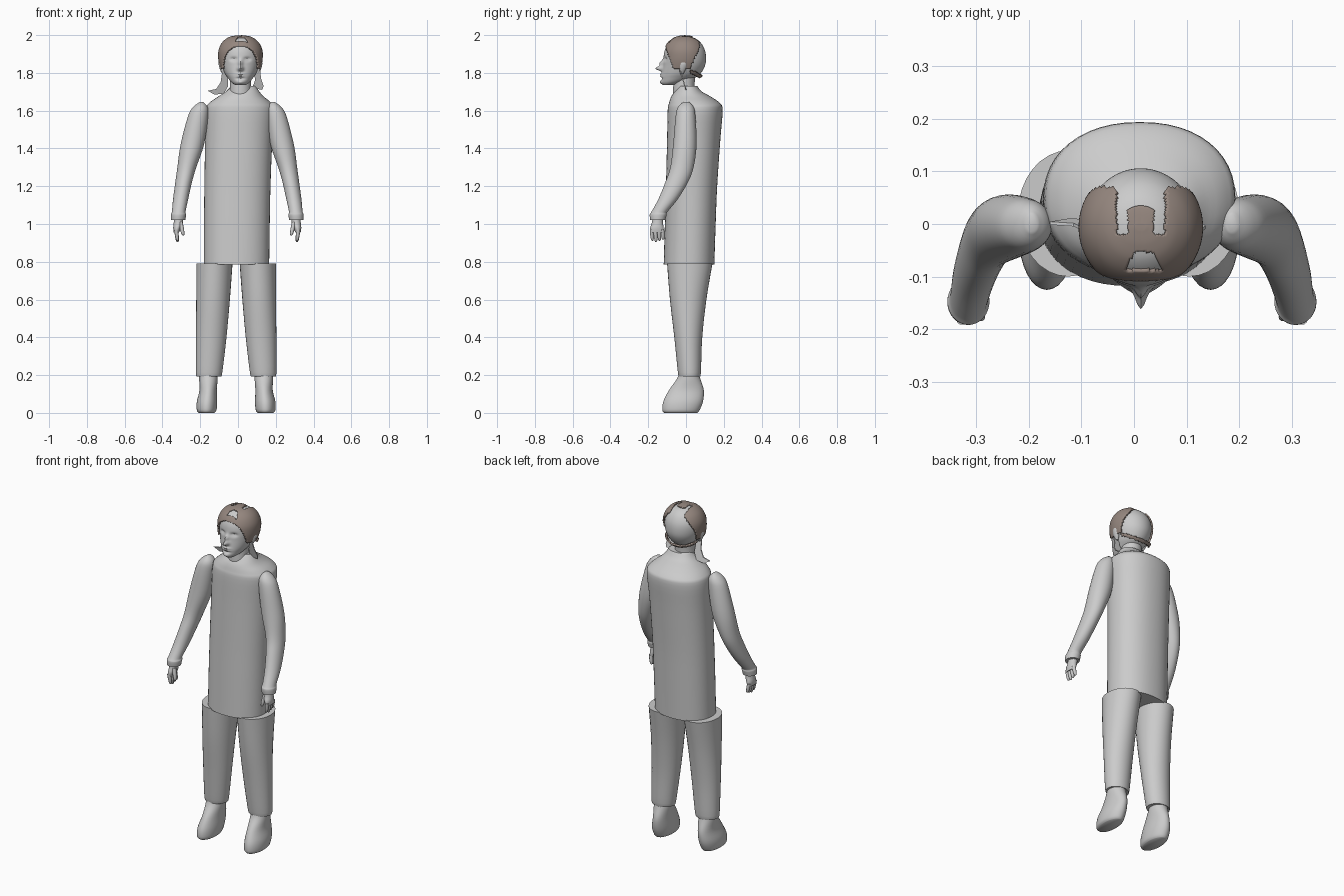
import bpy, bmesh, math
from mathutils import Vector

cube = bpy.data.objects.get("Cube")
if cube:
    bpy.data.objects.remove(cube, do_unlink=True)


def material(name, rgb):
    m = bpy.data.materials.new(name)
    m.use_nodes = True
    m.diffuse_color = (*rgb, 1)
    m.node_tree.nodes["Principled BSDF"].inputs["Base Color"].default_value = (*rgb, 1)
    return m


GREY = material("pale_grey", (0.6, 0.6, 0.6))
BROWN = material("hair_brown", (0.3, 0.24, 0.21))


def finish(name, bm, mat, angle=50):
    bmesh.ops.recalc_face_normals(bm, faces=bm.faces)
    mesh = bpy.data.meshes.new(name)
    bm.to_mesh(mesh)
    bm.free()
    mesh.materials.append(mat)
    ob = bpy.data.objects.new(name, mesh)
    bpy.context.collection.objects.link(ob)
    bpy.ops.object.select_all(action="DESELECT")
    ob.select_set(True)
    bpy.context.view_layer.objects.active = ob
    bpy.ops.object.shade_smooth_by_angle(angle=math.radians(angle))
    return ob


def smooth_rings(rings, steps):
    """Catmull-Rom interpolation between the given sections."""
    pts = [Vector(r) for r in rings]
    out = []
    for i in range(len(pts) - 1):
        a, b = pts[i], pts[i + 1]
        ta = (b - pts[max(i - 1, 0)]) / 2
        tb = (pts[min(i + 2, len(pts) - 1)] - a) / 2
        for k in range(steps):
            t = k / steps
            h = t * t * (3 - 2 * t)
            out.append(a * (1 - h) + b * h + ta * (t * (1 - t) ** 2) - tb * (t * t * (1 - t)))
    return out + [pts[-1]]


def loft(rings, steps=4, segs=32, power=2.0, side=1, shift=0.0):
    """Sections are z, centre x, half width, front y, back y."""
    bm = bmesh.new()
    rows = []
    for z, cx, rx, y0, y1 in smooth_rings(rings, steps):
        row = []
        for i in range(segs):
            a = math.tau * i / segs
            c, s = math.cos(a), math.sin(a)
            px = math.copysign(abs(c) ** (2 / power), c) * rx
            py = math.copysign(abs(s) ** (2 / power), s) * (y1 - y0) / 2
            row.append(bm.verts.new((side * cx + shift + px, (y0 + y1) / 2 + py, z)))
        rows.append(row)
    for lo, hi in zip(rows, rows[1:]):
        for i in range(segs):
            j = (i + 1) % segs
            bm.faces.new((lo[i], lo[j], hi[j], hi[i]))
    bm.faces.new(rows[0])
    bm.faces.new(rows[-1])
    return bm


# Long tunic with a small raised collar
finish("tunic", loft([
    (.785, -.008, .173, -.118, .150), (1.0, -.006, .174, -.112, .157),
    (1.2, -.003, .175, -.106, .165), (1.45, .004, .178, -.100, .182),
    (1.6, .011, .182, -.097, .194), (1.64, .012, .165, -.090, .180),
    (1.675, .016, .120, -.078, .130), (1.70, .024, .090, -.060, .085),
    (1.73, .030, .066, -.035, .060)], power=2.2, segs=48), GREY)

finish("neck", loft([
    (1.62, .013, .065, -.070, .060), (1.72, .013, .056, -.068, .045),
    (1.82, .013, .056, -.060, .055)]), GREY)

# Arms, hands, legs and feet, the same on each side
SLEEVE = [(1.645, .190, .010, -.015, .018), (1.62, .195, .038, -.042, .040),
          (1.57, .207, .054, -.055, .050), (1.42, .238, .062, -.068, .056),
          (1.30, .267, .050, -.083, .040), (1.22, .284, .044, -.110, .010),
          (1.13, .300, .040, -.147, -.045), (1.065, .310, .036, -.183, -.098),
          (1.05, .311, .040, -.192, -.102), (1.02, .313, .038, -.190, -.110)]
PALM = [(1.06, .309, .024, -.175, -.120), (1.01, .312, .024, -.180, -.122),
        (.98, .318, .021, -.190, -.118), (.955, .322, .014, -.190, -.118)]
TROUSER = [(.79, .115, .096, -.100, .140), (.6, .122, .089, -.085, .108),
           (.4, .132, .081, -.062, .086), (.215, .143, .070, -.043, .079),
           (.195, .144, .064, -.038, .074)]
FOOT = [(.215, .148, .048, -.035, .065), (.18, .147, .049, -.048, .076),
        (.12, .148, .046, -.090, .094), (.06, .154, .054, -.120, .090),
        (.015, .156, .052, -.125, .072), (0, .156, .042, -.115, .060)]


def finger(name, side, start, end, radius):
    """Short tapering digit between two points."""
    rings = []
    for t, r in ((0, 1), (.5, 1), (.9, .75), (1, .3)):
        p = Vector(start).lerp(Vector(end), t)
        rings.append((p.z, p.x, radius * r, p.y - radius * r, p.y + radius * r))
    finish(name, loft(rings, 2, 10, side=side, shift=-.004), GREY)


for side, label in ((1, "left"), (-1, "right")):
    finish(label + "_sleeve", loft(SLEEVE, side=side, shift=-.004), GREY)
    finish(label + "_palm", loft(PALM, segs=20, side=side, shift=-.004), GREY)
    for n in range(4):
        y = -.182 + .019 * n
        finger(f"{label}_finger_{n + 1}", side, (.324, y, .97),
               (.316, y + .004, .905 + .006 * abs(n - 1)), .010)
    finger(label + "_thumb", side, (.300, -.168, 1.01), (.286, -.178, .94), .011)
    finish(label + "_trouser_leg", loft(TROUSER, side=side, shift=-.01), GREY)
    finish(label + "_foot", loft(FOOT, side=side, shift=-.01), GREY)

# Head: lofted skull, with the face pushed in and out by soft bumps
HEAD = [(1.735, .013, .026, -.122, -.060), (1.75, .013, .048, -.130, -.010),
        (1.775, .013, .068, -.132, .050), (1.80, .013, .084, -.128, .080),
        (1.84, .013, .099, -.122, .101), (1.88, .013, .106, -.119, .106),
        (1.92, .013, .104, -.112, .100), (1.955, .013, .088, -.094, .082),
        (1.978, .013, .063, -.069, .057), (1.989, .013, .036, -.040, .030),
        (1.993, .013, .008, -.012, .000)]
# Offset x, z, push in y, spread x, spread z
BUMPS = [(0, 1.823, -.036, .013, .012), (0, 1.850, -.020, .011, .018),
         (.036, 1.872, .012, .017, .010), (-.036, 1.872, .012, .017, .010),
         (.034, 1.869, -.005, .009, .005), (-.034, 1.869, -.005, .009, .005),
         (0, 1.793, -.008, .020, .005), (0, 1.782, -.007, .016, .004),
         (0, 1.770, .007, .022, .006), (0, 1.750, -.008, .020, .010)]


def head_mesh(bumps):
    bm = loft(HEAD, 8, 96)
    for v in bm.verts:
        if v.co.y < -.04:
            base = v.co.copy()
            for bx, bz, push, sx, sz in bumps:
                v.co.y += push * math.exp(-((base.x - .013 - bx) / sx) ** 2
                                          - ((base.z - bz) / sz) ** 2)
    return bm


finish("head", head_mesh(BUMPS), GREY)

for side, label in ((1, "left"), (-1, "right")):
    finish(label + "_ear", loft([
        (1.795, .088, .008, -.030, -.014), (1.82, .097, .012, -.036, .000),
        (1.85, .104, .012, -.034, .008), (1.865, .104, .006, -.025, .000)],
        segs=16, side=side, shift=.013), GREY)


# Hair: a thin shell over the skull, trimmed to uneven patches
def is_hair(p):
    x, y, z = p.x - .013, p.y, p.z
    if y > .02 and abs(z - 1.815 + .5 * (y - .02)) < .008:
        return True                       # nape band
    front = -.068 - .35 * (z - 1.84)
    if z < 1.825 or (y < front and z < 1.955):
        return False                      # face and jaw
    if y > .065 - .45 * max(0, 1.93 - z):
        return False                      # bare back of the head
    if z > 1.94 and abs(x) < .045:
        if -.085 < y < -.052 and abs(x - .006) < .018 - .5 * (y + .052):
            return False                  # bare spot at the hairline
        if y > -.02 and abs(abs(x) - .034) < .010:
            return False                  # partings
        if y > .035 - 14 * x * x:
            return False                  # rounded crown lock
    return True


bm = head_mesh([])
bm.normal_update()
bmesh.ops.recalc_face_normals(bm, faces=bm.faces)
normals = {v: v.normal.copy() for v in bm.verts}
bmesh.ops.delete(bm, geom=[f for f in bm.faces if not is_hair(f.calc_center_median())],
                 context="FACES")
for v in bm.verts:
    n = normals[v]
    v.co += n * (.006 + .006 * abs(n.x))
hair = finish("hair", bm, BROWN)
shell = hair.modifiers.new("thickness", "SOLIDIFY")
shell.thickness = .01
shell.offset = -1


# Loose hair tails hanging beside the neck as thin sheets
def tail(name, outline, y):
    bm = bmesh.new()
    face = bm.faces.new([bm.verts.new((x, y + .3 * (1.8 - z), z)) for x, z in outline])
    new = bmesh.ops.extrude_face_region(bm, geom=[face])["geom"]
    bmesh.ops.translate(bm, vec=(0, .006, 0),
                        verts=[g for g in new if isinstance(g, bmesh.types.BMVert)])
    finish(name, bm, GREY, 30)


tail("right_hair_tail", [(-.055, 1.81), (-.085, 1.80), (-.092, 1.75), (-.115, 1.715),
                         (-.160, 1.705), (-.125, 1.685), (-.075, 1.69), (-.052, 1.73)], -.03)
tail("left_hair_tail", [(.085, 1.82), (.118, 1.81), (.122, 1.77), (.136, 1.73),
                        (.128, 1.71), (.075, 1.72), (.090, 1.76)], -.03)
